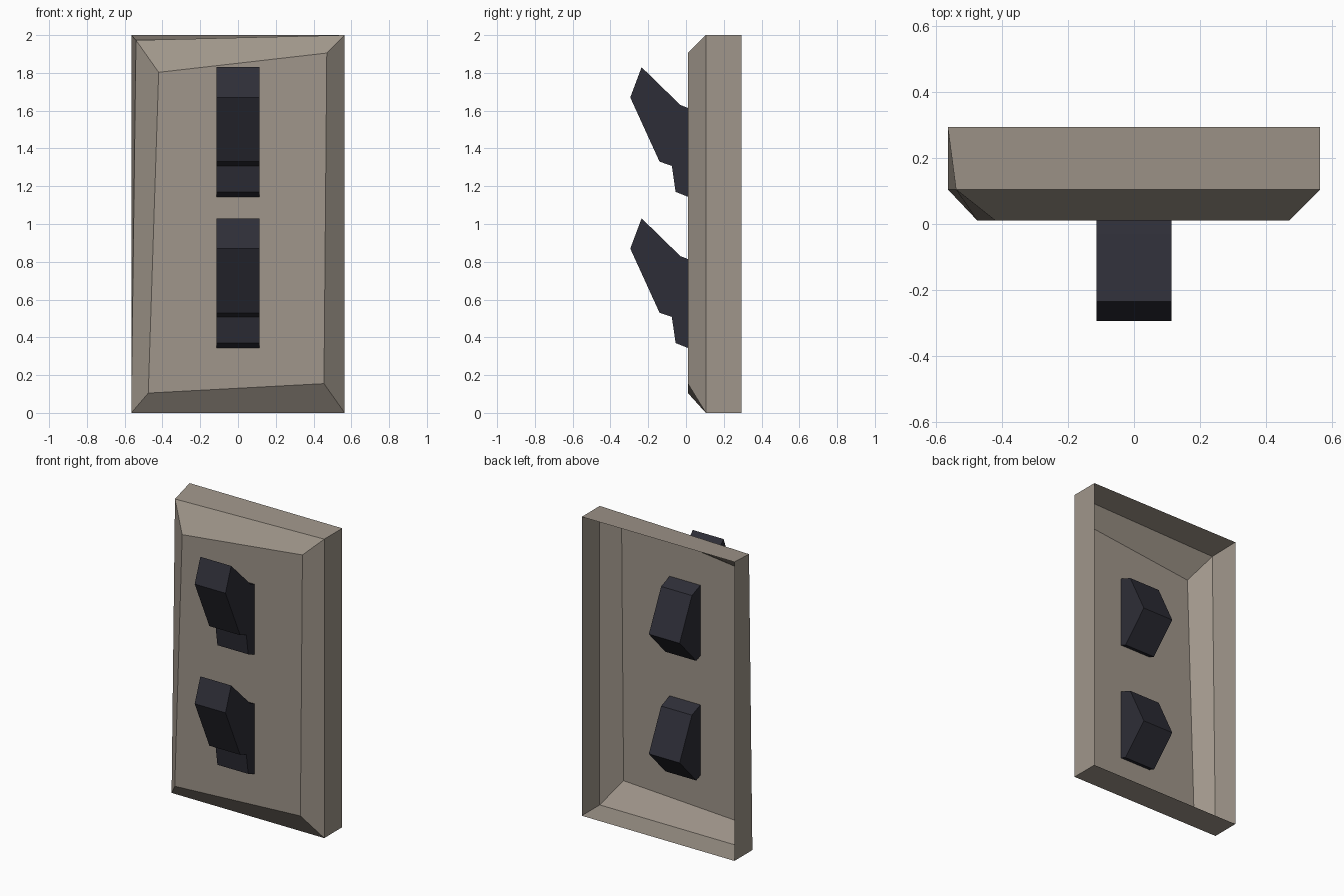
import bpy

if "Cube" in bpy.data.objects:
    bpy.data.objects.remove(bpy.data.objects["Cube"])


def material(name, rgb):
    m = bpy.data.materials.new(name)
    m.diffuse_color = (*rgb, 1.0)
    m.use_nodes = True
    m.node_tree.nodes["Principled BSDF"].inputs["Base Color"].default_value = m.diffuse_color
    return m


def add_object(name, verts, faces, mat):
    mesh = bpy.data.meshes.new(name)
    mesh.from_pydata(verts, [], faces)
    mesh.materials.append(mat)
    mesh.update()
    obj = bpy.data.objects.new(name, mesh)
    bpy.context.collection.objects.link(obj)
    return obj


def ring(y, corners):
    return [(x, y, z) for x, z in corners]


stone = material("warm grey", (0.35, 0.305, 0.256))
dark = material("dark slate", (0.027, 0.027, 0.038))

# Wall plate: thin open-backed shell with an irregular hand-cut bevel.
# Corners run bottom left, bottom right, top right, top left.
plate = (ring(0.295, [(-0.565, 0), (0.565, 0), (0.565, 2), (-0.565, 2)])
         + ring(0.105, [(-0.565, 0), (0.565, 0), (0.565, 2), (-0.54, 1.973)])
         + ring(0.01, [(-0.475, 0.105), (0.455, 0.155), (0.47, 1.905), (-0.42, 1.803)]))
plate_faces = [(8, 9, 10, 11)]
for base in (0, 4):
    for i in range(4):
        j = (i + 1) % 4
        plate_faces.append((base + i, base + j, base + 4 + j, base + 4 + i))
add_object("wall_plate", plate, plate_faces, stone)

# Levers: side profile (y, z) extruded across x, passing through the plate
profile = [(-0.03, 1.63), (-0.235, 1.83), (-0.295, 1.67), (-0.14, 1.33),
           (-0.075, 1.308), (-0.055, 1.17), (0.055, 1.126), (0.23, 1.31),
           (0.10, 1.58)]
n = len(profile)
half_width = 0.114
lever_faces = [tuple(reversed(range(n))), tuple(range(n, 2 * n))]
lever_faces += [(i, (i + 1) % n, n + (i + 1) % n, n + i) for i in range(n)]
for name, drop in (("upper_lever", 0.0), ("lower_lever", 0.8)):
    verts = [(x, y, z - drop) for x in (-half_width, half_width) for y, z in profile]
    add_object(name, verts, lever_faces, dark)
